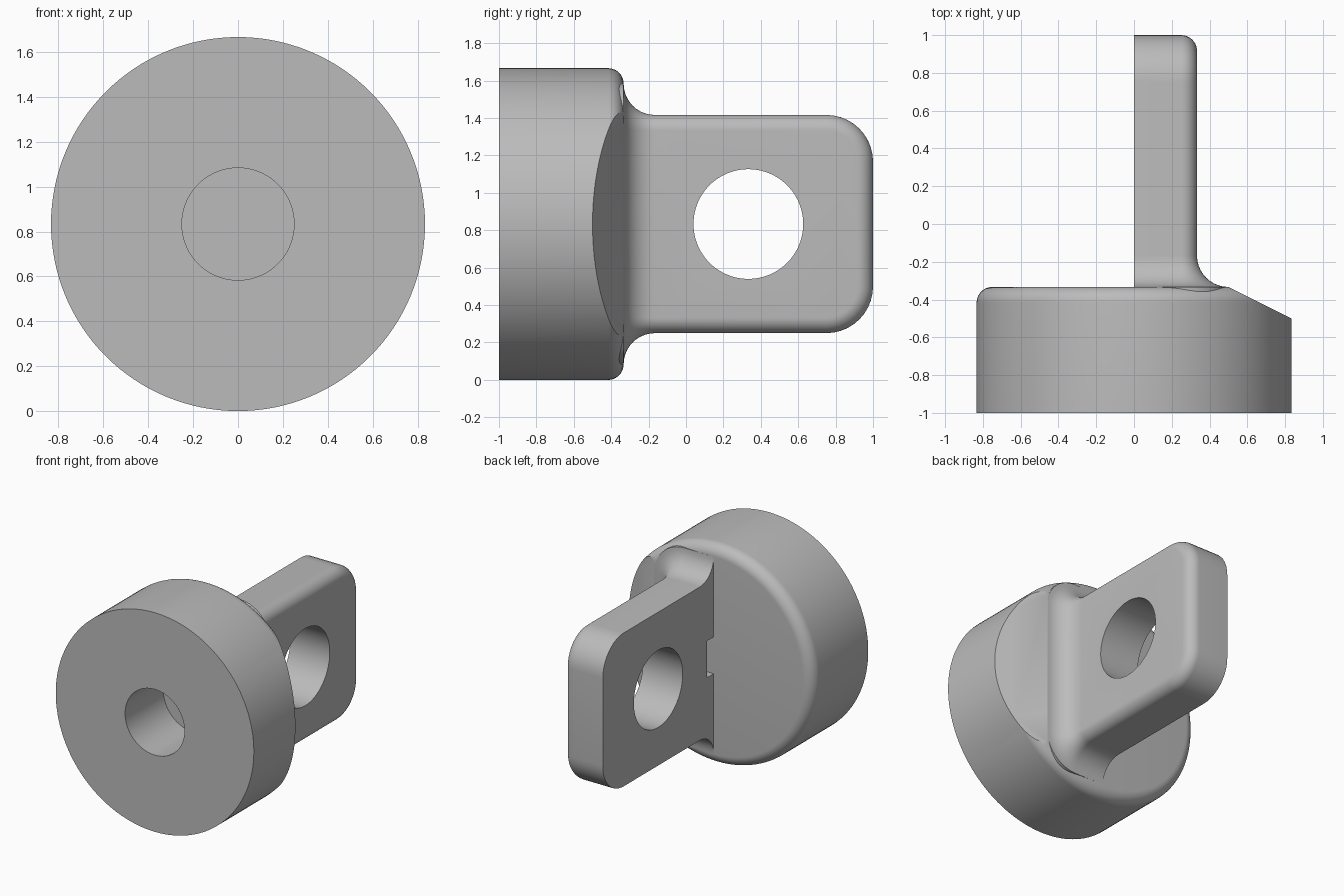
import bpy, bmesh, math
from mathutils import Matrix, Vector

cube = bpy.data.objects.get("Cube")
if cube:
    bpy.data.objects.remove(cube, do_unlink=True)

MID = 0.8333          # height of the main axis
R = 0.8333            # disc radius
BACK = -0.3333        # rear plane of the disc
EDGE = 0.0833         # small rounding
FLARE = 0.1667        # fillet radius at the root of the tab
HALF = 0.5833         # half height of the tab
THICK = 0.3333        # tab thickness
CORNER = 0.25         # rounding of the tab's end corners
STEPS = 10

grey = bpy.data.materials.new("plain grey")
grey.use_nodes = True
grey.diffuse_color = (0.5, 0.5, 0.5, 1)
grey.node_tree.nodes["Principled BSDF"].inputs["Base Color"].default_value = (0.5, 0.5, 0.5, 1)


def quarter(n):
    return [math.pi / 2 * i / n for i in range(n + 1)]


def make_object(name, bm, helper=False):
    bmesh.ops.remove_doubles(bm, verts=bm.verts, dist=1e-4)
    bmesh.ops.recalc_face_normals(bm, faces=bm.faces)
    mesh = bpy.data.meshes.new(name)
    bm.to_mesh(mesh)
    bm.free()
    obj = bpy.data.objects.new(name, mesh)
    bpy.context.collection.objects.link(obj)
    obj.location.z = MID
    mesh.materials.append(grey)
    if helper:
        obj.hide_render = True
        obj.hide_set(True)
    return obj


def cut(obj, cutter):
    mod = obj.modifiers.new("cut " + cutter.name, 'BOOLEAN')
    mod.operation = 'DIFFERENCE'
    mod.solver = 'EXACT'
    mod.object = cutter


def smooth(obj):
    bpy.ops.object.select_all(action='DESELECT')
    obj.select_set(True)
    bpy.context.view_layer.objects.active = obj
    for mod in list(obj.modifiers):
        bpy.ops.object.modifier_apply(modifier=mod.name)
    bpy.ops.object.shade_smooth_by_angle(angle=math.radians(25))


# Disc with blind hole: a profile spun round the y axis
profile = [(0, -0.54), (0.25, -0.54), (0.25, -1), (R, -1)]
profile += [(R - EDGE + EDGE * math.cos(a), BACK - EDGE + EDGE * math.sin(a)) for a in quarter(STEPS)]
profile.append((0, BACK))
bm = bmesh.new()
pts = [bm.verts.new((r, y, 0)) for r, y in profile]
edges = [bm.edges.new(pair) for pair in zip(pts, pts[1:])]
bmesh.ops.spin(bm, geom=pts + edges, cent=(0, 0, 0), axis=(0, 1, 0),
               angle=2 * math.pi, steps=128, use_merge=True)
bmesh.ops.remove_doubles(bm, verts=bm.verts, dist=1e-4)
# Slanted flat on the left rim
sliced = bmesh.ops.bisect_plane(bm, geom=bm.verts[:] + bm.edges[:] + bm.faces[:],
                                plane_co=(0.5, BACK, 0), plane_no=Vector((0.5, 1, 0)).normalized(),
                                clear_outer=True)
rim = [e for e in sliced["geom_cut"] if isinstance(e, bmesh.types.BMEdge)]
bmesh.ops.holes_fill(bm, edges=rim, sides=0)
disc = make_object("disc", bm)

# Tab: outlines stacked through the thickness, with the outer edge rounded
bm = bmesh.new()
root = BACK + FLARE


def outline(x, inset):
    r = CORNER - inset
    arc = [(1 - CORNER + r * math.sin(a), HALF - CORNER + r * math.cos(a)) for a in quarter(STEPS)]
    top = [(root, HALF - inset)] + arc
    side = top + [(y, -z) for y, z in reversed(top)]
    return [bm.verts.new((x, y, z)) for y, z in side]


def bridge(a, b):
    n = len(a)
    for i in range(n):
        j = (i + 1) % n
        bm.faces.new((a[i], a[j], b[j], b[i]))


rows = [outline(0, 0)]
rows += [outline(THICK - EDGE + EDGE * math.sin(a), EDGE * (1 - math.cos(a))) for a in quarter(STEPS)]
for a, b in zip(rows, rows[1:]):
    for i in range(len(a) - 1):
        bm.faces.new((a[i], a[i + 1], b[i + 1], b[i]))
bm.faces.new(rows[0])
bm.faces.new(rows[-1])


# Flared root: cross-sections that widen towards the disc
def section(y, grow):
    r = EDGE + grow
    half = [(0, HALF + grow)]
    half += [(THICK - EDGE + r * math.sin(a), HALF - EDGE + r * math.cos(a)) for a in quarter(STEPS)]
    ring = half + [(x, -z) for x, z in reversed(half)]
    return [bm.verts.new((x, y, z)) for x, z in ring]


rings = [section(root - FLARE * math.sin(a), FLARE * (1 - math.cos(a))) for a in quarter(STEPS)]
rings.append(section(-0.4, FLARE))
for a, b in zip(rings, rings[1:]):
    bridge(a, b)
bm.faces.new(rings[-1])
tab = make_object("tab", bm)

# Round hole through the tab
bm = bmesh.new()
bmesh.ops.create_cone(bm, cap_ends=True, segments=96, radius1=0.2933, radius2=0.2933, depth=2,
                      matrix=Matrix.Translation((0, 0.3333, 0)) @ Matrix.Rotation(math.pi / 2, 4, 'Y'))
cut(tab, make_object("hole_cutter", bm, True))

# Small pocket at the root of the flat side
bm = bmesh.new()
bmesh.ops.create_cube(bm, size=1, matrix=Matrix.Translation((0, -0.3, 0)) @ Matrix.Diagonal((0.167, 0.1, 0.28, 1)))
cut(tab, make_object("pocket_cutter", bm, True))

smooth(disc)
smooth(tab)
